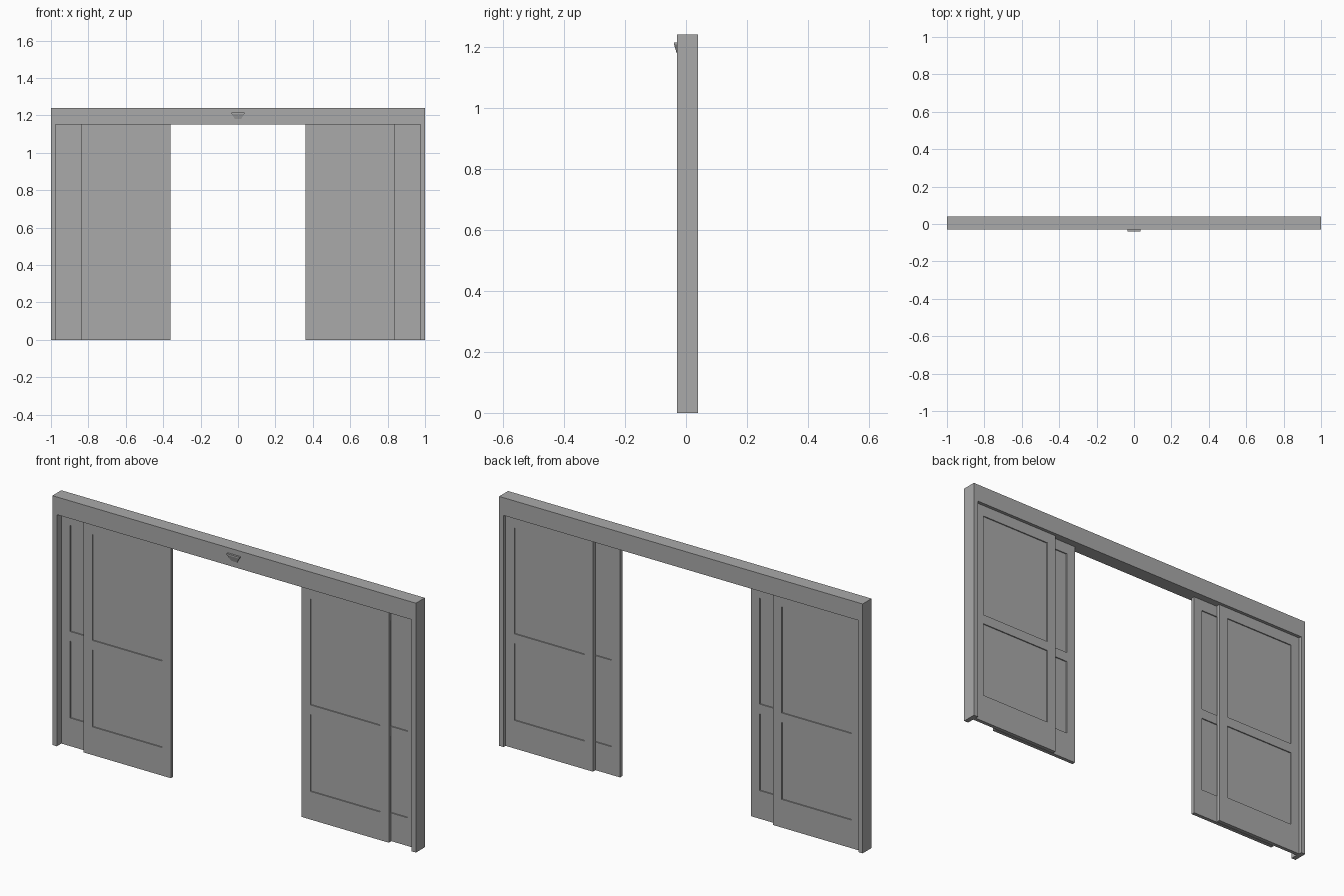
import bpy, bmesh
from mathutils import Vector

cube = bpy.data.objects.get("Cube")
if cube:
    bpy.data.objects.remove(cube, do_unlink=True)

grey = bpy.data.materials.new("plain grey")
grey.use_nodes = True
grey.diffuse_color = (0.4, 0.4, 0.4, 1)
grey.node_tree.nodes["Principled BSDF"].inputs["Base Color"].default_value = (0.4, 0.4, 0.4, 1)

HEIGHT, OPENING_TOP = 1.24, 1.152
FRAME_Y = (-0.03, 0.04)
JAMB_X = 0.976


def finish(name, bm):
    bmesh.ops.recalc_face_normals(bm, faces=bm.faces)
    mesh = bpy.data.meshes.new(name)
    bm.to_mesh(mesh)
    bm.free()
    mesh.materials.append(grey)
    obj = bpy.data.objects.new(name, mesh)
    bpy.context.collection.objects.link(obj)
    return obj


def box(bm, x, y, z):
    verts = bmesh.ops.create_cube(bm, size=1)["verts"]
    for v in verts:
        v.co = Vector((r[0] if c < 0 else r[1]) for c, r in zip(v.co, (x, y, z)))
    return verts


# Door frame: one U-shaped outline with header and two jambs, extruded in depth
def door_frame():
    outline = [(-1, 0), (-JAMB_X, 0), (-JAMB_X, OPENING_TOP), (JAMB_X, OPENING_TOP),
               (JAMB_X, 0), (1, 0), (1, HEIGHT), (-1, HEIGHT)]
    bm = bmesh.new()
    face = bm.faces.new([bm.verts.new((x, FRAME_Y[0], z)) for x, z in outline])
    out = bmesh.ops.extrude_face_region(bm, geom=[face])["geom"]
    moved = [g for g in out if isinstance(g, bmesh.types.BMVert)]
    bmesh.ops.translate(bm, verts=moved, vec=(0, FRAME_Y[1] - FRAME_Y[0], 0))
    finish("door_frame", bm)


# Door leaf: slab with two recessed panels on both sides
def door_leaf(name, x, y):
    panels_x = (x[0] + 0.048, x[1] - 0.048)
    panels_z = [(0.14, 0.522), (0.57, 1.097)]
    bm = bmesh.new()
    box(bm, x, y, (0, OPENING_TOP + 0.004))
    cuts = [((px, 0, 0), (1, 0, 0)) for px in panels_x]
    cuts += [((0, 0, z), (0, 0, 1)) for pair in panels_z for z in pair]
    for co, no in cuts:
        bmesh.ops.bisect_plane(bm, geom=bm.verts[:] + bm.edges[:] + bm.faces[:],
                               plane_co=co, plane_no=no)
    bm.normal_update()

    def is_panel(face):
        c = face.calc_center_median()
        return (abs(face.normal.y) > 0.9 and panels_x[0] < c.x < panels_x[1]
                and any(a < c.z < b for a, b in panels_z))

    bmesh.ops.inset_individual(bm, faces=[f for f in bm.faces if is_panel(f)],
                               thickness=0.0005, depth=-0.005)
    finish(name, bm)


# Motion sensor: thin cap with a wedge tapering back to the header
def motion_sensor():
    bm = bmesh.new()
    front = FRAME_Y[0]
    box(bm, (-0.035, 0.035), (-0.04, front), (1.207, 1.214))
    for v in box(bm, (-0.033, 0.033), (-0.039, front), (1.18, 1.207)):
        if v.co.z < 1.19:
            v.co.x *= 0.5
            if v.co.y < front:
                v.co.y = front - 0.001
    finish("motion_sensor", bm)


door_frame()
for side, s in (("left", 1), ("right", -1)):
    door_leaf("front_leaf_" + side, sorted((s * 0.36, s * 0.84)), (-0.014, 0.004))
    door_leaf("rear_leaf_" + side, sorted((s * 0.495, s * JAMB_X)), (0.006, 0.024))
motion_sensor()
